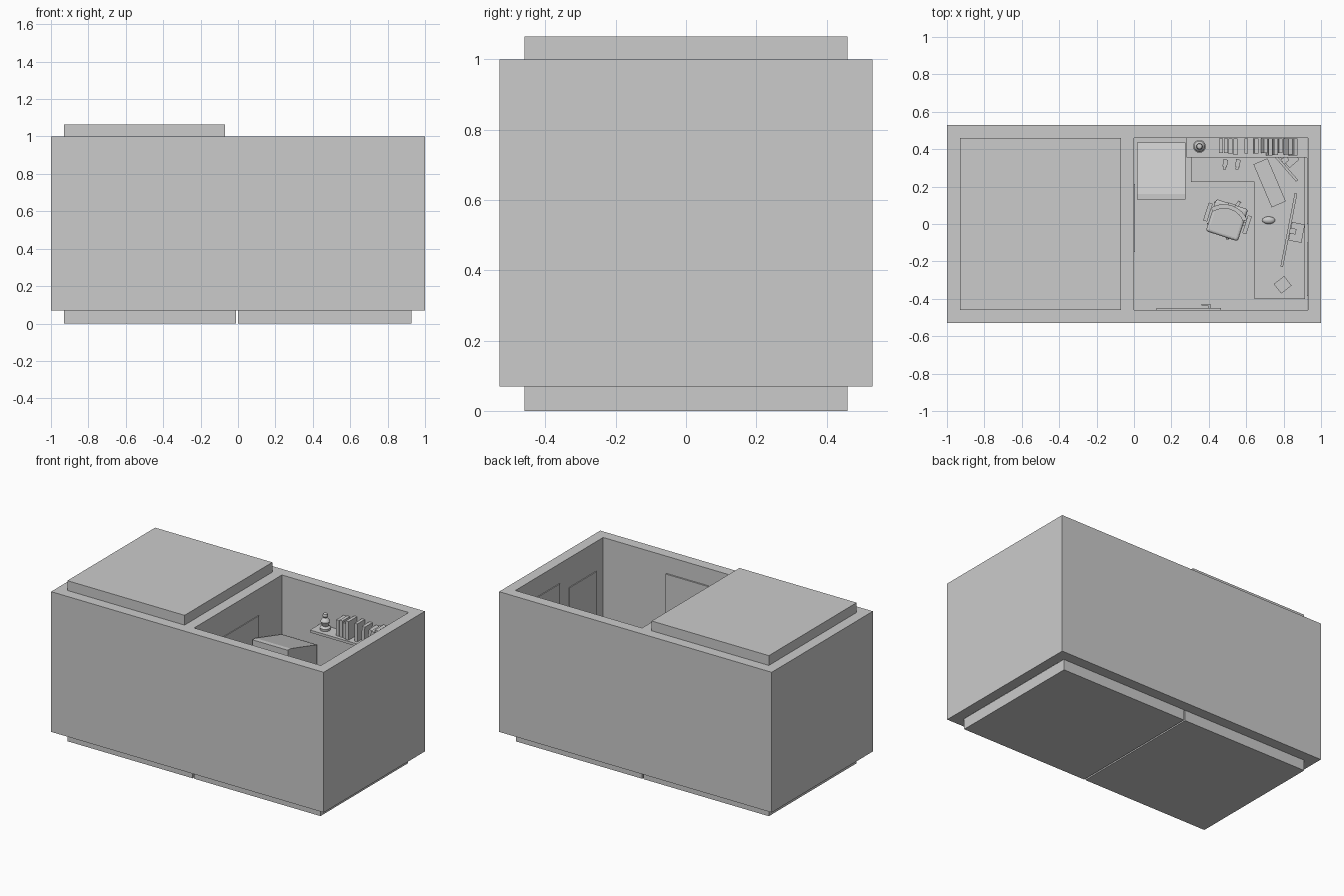
import bpy, bmesh, math, random
from mathutils import Matrix, Vector

if "Cube" in bpy.data.objects:
    bpy.data.objects.remove(bpy.data.objects["Cube"])

random.seed(4)
GREY = bpy.data.materials.new("plain grey")
GREY.diffuse_color = (0.6, 0.6, 0.6, 1)
GREY.use_nodes = True
GREY.node_tree.nodes["Principled BSDF"].inputs["Base Color"].default_value = GREY.diffuse_color


def finish(name, bm, smooth=False):
    bmesh.ops.recalc_face_normals(bm, faces=bm.faces)
    me = bpy.data.meshes.new(name)
    bm.to_mesh(me)
    bm.free()
    ob = bpy.data.objects.new(name, me)
    bpy.context.collection.objects.link(ob)
    me.materials.append(GREY)
    if smooth:
        bpy.ops.object.select_all(action='DESELECT')
        ob.select_set(True)
        bpy.context.view_layer.objects.active = ob
        bpy.ops.object.shade_smooth_by_angle(angle=math.radians(35))
    return ob


def box(name, x, y, z):
    """Box from three (low, high) ranges."""
    bm = bmesh.new()
    mid = Vector([(a + b) / 2 for a, b in (x, y, z)])
    size = [b - a for a, b in (x, y, z)] + [1]
    bmesh.ops.create_cube(bm, size=1, matrix=Matrix.Translation(mid) @ Matrix.Diagonal(size))
    return finish(name, bm)


def turned(name, c, size, deg=0, tilt=0):
    """Box by centre and size, turned about z and leaning about y."""
    ob = box(name, *[(-s / 2, s / 2) for s in size])
    ob.location = c
    ob.rotation_euler = (0, math.radians(tilt), math.radians(deg))
    return ob


def prism(name, pts, z0, z1):
    bm = bmesh.new()
    f = bm.faces.new([bm.verts.new((px, py, z0)) for px, py in pts])
    ext = bmesh.ops.extrude_face_region(bm, geom=[f])["geom"]
    bmesh.ops.translate(bm, vec=(0, 0, z1 - z0),
                        verts=[v for v in ext if isinstance(v, bmesh.types.BMVert)])
    return finish(name, bm)


def lathe(name, x, y, profile, n=16):
    bm = bmesh.new()
    vs = [bm.verts.new((r, 0, z)) for r, z in profile]
    es = [bm.edges.new(p) for p in zip(vs, vs[1:])]
    bmesh.ops.spin(bm, geom=vs + es, cent=(0, 0, 0), axis=(0, 0, 1),
                   angle=math.tau, steps=n, use_duplicate=False)
    bmesh.ops.remove_doubles(bm, verts=bm.verts, dist=1e-4)
    ob = finish(name, bm, True)
    ob.location = (x, y, 0)
    return ob


# Building shell: one block with two open rooms
walls = box("walls", (-1, 1), (-0.53, 0.53), (0.07, 1))
for rx in ((-0.93, -0.07), (0, 0.93)):
    cutter = box("room_cutter", rx, (-0.46, 0.46), (0, 1.1))
    mod = walls.modifiers.new("room", 'BOOLEAN')
    mod.operation, mod.object, mod.solver = 'DIFFERENCE', cutter, 'EXACT'
    bpy.context.view_layer.objects.active = walls
    bpy.ops.object.modifier_apply(modifier=mod.name)
    bpy.data.objects.remove(cutter)
box("left_floor", (-0.93, -0.01), (-0.46, 0.46), (0, 0.072))
box("right_floor", (0, 0.927), (-0.46, 0.46), (0, 0.072))
box("left_roof", (-0.93, -0.07), (-0.46, 0.46), (0.997, 1.065))

# Door, handle and wall panels
box("door", (0.12, 0.465), (-0.46, -0.45), (0.072, 0.886))
box("handle_stem", (0.395, 0.41), (-0.45, -0.43), (0.45, 0.465))
box("handle_lever", (0.36, 0.41), (-0.436, -0.428), (0.45, 0.465))
box("right_wall_panel_front", (0.924, 0.93), (-0.385, -0.1), (0.45, 0.805))
box("right_wall_panel_back", (0.924, 0.93), (0, 0.35), (0.55, 0.87))
box("left_wall_panel", (0, 0.005), (-0.15, 0.215), (0.4, 0.825))

# Cabinet with a sloping top and a front board
cabinet = box("cabinet", (0.015, 0.275), (0.16, 0.435), (0.072, 0.62))
for v in cabinet.data.vertices:
    if v.co.z > 0.5 and v.co.y < 0.3:
        v.co.z = 0.7
box("cabinet_front", (0.015, 0.275), (0.13, 0.16), (0.072, 0.7))

# L-shaped desk
prism("desk_top", [(0.305, 0.225), (0.645, 0.225), (0.645, -0.4), (0.915, -0.4),
                   (0.915, 0.455), (0.305, 0.455)], 0.36, 0.385)
for lx, ly in ((0.32, 0.24), (0.32, 0.44), (0.66, -0.385), (0.9, -0.385), (0.9, 0.44)):
    turned("desk_leg", (lx, ly, 0.216), (0.025, 0.025, 0.29))

# Monitors: screen, neck and foot
for cx, cy, fx, fy, deg, w in ((0.828, -0.032, 0.87, -0.045, 79, 0.4),
                               (0.79, 0.325, 0.825, 0.36, -49, 0.25)):
    turned("monitor_screen", (cx, cy, 0.51), (w, 0.014, 0.2), deg)
    turned("monitor_neck", ((cx + fx) / 2, (cy + fy) / 2, 0.45), (0.03, 0.035, 0.12), deg)
    turned("monitor_foot", (fx, fy, 0.39), (0.1, 0.07, 0.01), deg)

# Keyboard with rows of keys
turned("keyboard", (0.725, 0.22, 0.391), (0.082, 0.25, 0.012), 23)
rot = Matrix.Rotation(math.radians(23), 3, 'Z')
for i in range(4):
    for j in range(12):
        p = rot @ Vector((-0.027 + i * 0.018, -0.11 + j * 0.02, 0)) + Vector((0.725, 0.22, 0.4))
        turned("key", p, (0.014, 0.016, 0.006), 23)

# Mouse, paper block and small sticks on the desk
bm = bmesh.new()
bmesh.ops.create_uvsphere(bm, u_segments=16, v_segments=8, radius=1,
                          matrix=Matrix.Translation((0.72, 0.02, 0.39)) @ Matrix.Diagonal((0.035, 0.02, 0.017, 1)))
finish("mouse", bm, True)
turned("paper_block", (0.795, -0.325, 0.395), (0.07, 0.065, 0.02), 38)
for sx in (0.488, 0.555):
    turned("stick_body", (sx, 0.325, 0.392), (0.024, 0.04, 0.012), -10)
    turned("stick_plug", (sx - 0.004, 0.298, 0.392), (0.015, 0.016, 0.008), -10)

# Shelf, ornament and books
box("shelf", (0.28, 0.927), (0.355, 0.46), (0.733, 0.75))
lathe("ornament", 0.35, 0.415, [(0, 0.75), (0.032, 0.75), (0.034, 0.765), (0.018, 0.775),
                              (0.024, 0.79), (0.03, 0.805), (0.022, 0.82), (0.01, 0.828),
                              (0.017, 0.84), (0.014, 0.855), (0, 0.862)])
for start, count, lean in ((0.465, 4, 0), (0.6, 1, 0), (0.65, 1, 3), (0.69, 4, 8), (0.81, 2, 14)):
    for k in range(count):
        h = random.uniform(0.1, 0.125)
        depth = random.uniform(0.075, 0.092)
        a = math.radians(lean)
        turned("book", (start + k * 0.026 + math.sin(a) * h / 2, 0.457 - depth / 2,
                        0.75 + math.cos(a) * h / 2 + math.sin(a) * 0.01),
               (0.021, depth, h), 0, lean)

# Swivel chair, turned as one group about its post
chair = []
seat = turned("chair_seat", (0, -0.01, 0.285), (0.18, 0.18, 0.035))
bev = seat.modifiers.new("round", 'BEVEL')
bev.width, bev.segments = 0.014, 3
chair.append(seat)
arc = [(r * math.sin(t), -0.04 + r * math.cos(t) * 0.9)
       for r, order in ((0.125, 1), (0.1, -1))
       for t in [order * math.radians(-55 + 11 * k) for k in range(11)]]
chair.append(prism("chair_back", arc, 0.33, 0.55))
chair.append(turned("back_support", (0, 0.07, 0.31), (0.04, 0.025, 0.1)))
for s in (-1, 1):
    chair.append(turned("armrest", (s * 0.11, 0.0, 0.37), (0.022, 0.1, 0.014)))
    chair.append(turned("armrest_post", (s * 0.107, 0.0, 0.325), (0.014, 0.025, 0.09)))
chair.append(lathe("chair_post", 0, 0, [(0, 0.1), (0.016, 0.1), (0.016, 0.27), (0, 0.27)]))
for k in range(5):
    a = math.tau * k / 5
    chair.append(turned("chair_foot", (0.055 * math.cos(a), 0.055 * math.sin(a), 0.105),
                        (0.11, 0.018, 0.015), math.degrees(a)))
    chair.append(turned("caster", (0.1 * math.cos(a), 0.1 * math.sin(a), 0.086),
                        (0.026, 0.018, 0.028), math.degrees(a)))
bpy.context.view_layer.update()
place = Matrix.Translation((0.5, 0.03, 0)) @ Matrix.Rotation(math.radians(-18), 4, 'Z')
for ob in chair:
    ob.matrix_world = place @ ob.matrix_world
